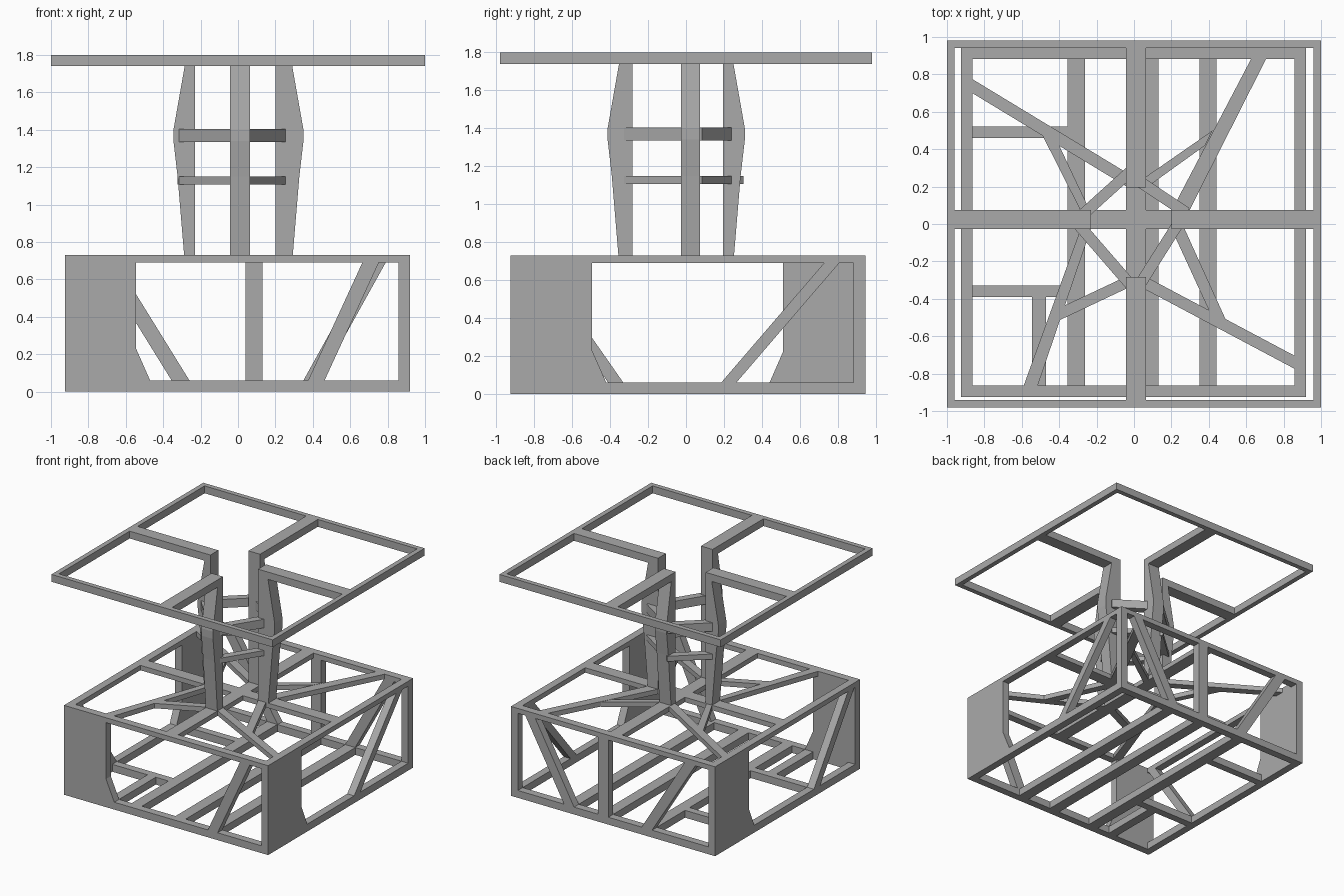
import bpy, bmesh
from mathutils import Vector

if "Cube" in bpy.data.objects:
    bpy.data.objects.remove(bpy.data.objects["Cube"])

mat = bpy.data.materials.new("steel_grey")
mat.diffuse_color = (0.4, 0.4, 0.4, 1)
mat.use_nodes = True
mat.node_tree.nodes["Principled BSDF"].inputs["Base Color"].default_value = mat.diffuse_color


def prism(name, pts, a, b, axis):
    """Extrude a 2D outline from a to b along an axis (x: pts are y,z; y: x,z; z: x,y)."""
    def place(p, d):
        return {"x": (d, p[0], p[1]), "y": (p[0], d, p[1]), "z": (p[0], p[1], d)}[axis]
    bm = bmesh.new()
    lo = [bm.verts.new(place(p, a)) for p in pts]
    hi = [bm.verts.new(place(p, b)) for p in pts]
    bm.faces.new(lo)
    bm.faces.new(hi)
    for i in range(len(pts)):
        j = (i + 1) % len(pts)
        bm.faces.new((lo[i], lo[j], hi[j], hi[i]))
    bmesh.ops.recalc_face_normals(bm, faces=bm.faces)
    me = bpy.data.meshes.new(name)
    bm.to_mesh(me)
    bm.free()
    me.materials.append(mat)
    ob = bpy.data.objects.new(name, me)
    bpy.context.collection.objects.link(ob)


def box(name, x0, x1, y0, y1, z0, z1):
    prism(name, [(x0, y0), (x1, y0), (x1, y1), (x0, y1)], z0, z1, "z")


def frame(name, x0, x1, y0, y1, z0, z1, w):
    box(name + "_front", x0, x1, y0, y0 + w, z0, z1)
    box(name + "_back", x0, x1, y1 - w, y1, z0, z1)
    box(name + "_left", x0, x0 + w, y0 + w, y1 - w, z0, z1)
    box(name + "_right", x1 - w, x1, y0 + w, y1 - w, z0, z1)


def bar(name, p, q, w, z0, z1):
    p, q = Vector(p), Vector(q)
    d = (q - p).normalized()
    n = Vector((-d.y, d.x)) * w / 2
    prism(name, [p - n, q - n, q + n, p + n], z0, z1, "z")


X0, X1, Y0, Y1, W = -0.925, 0.92, -0.925, 0.945, 0.062
IX0, IX1, IY0, IY1 = X0 + W, X1 - W, Y0 + W, Y1 - W
ZB, ZT, ZH = 0.06, 0.69, 0.73
TOP = 1.74

# base rails and corner posts
frame("base_bottom_rail", X0, X1, Y0, Y1, 0, ZB, W)
frame("base_top_rail", X0, X1, Y0, Y1, ZT, ZH, W)
for x in (X0, IX1):
    for y in (Y0, IY1):
        box("corner_post", x, x + W, y, y + W, ZB, ZT)

# floor beams
for x in (-0.355, 0.04, 0.35):
    box("floor_beam", x, x + 0.092, IY0, IY1, 0, ZB)
box("floor_cross_back", IX0, -0.355, 0.46, 0.52, 0, ZB)
box("floor_cross_front", IX0, -0.355, -0.39, -0.328, 0, ZB)
box("floor_stub", -0.545, -0.47, IY0, -0.39, 0, ZB)

# solid corner panels with a chamfered foot
prism("front_panel", [(IX0, ZB), (-0.47, ZB), (-0.545, 0.23), (-0.545, ZT), (IX0, ZT)], Y0, IY0, "y")
prism("right_panel", [(IY0, ZB), (-0.42, ZB), (-0.495, 0.23), (-0.495, ZT), (IY0, ZT)], IX1, X1, "x")
prism("left_panel", [(IY1, ZB), (0.44, ZB), (0.51, 0.22), (0.51, ZT), (IY1, ZT)], X0, IX0, "x")


# slanted side struts: bottom start, top start, widths in the face plane
def strut(name, bottom, top, w, a, b, axis):
    prism(name, [(bottom, ZB), (bottom + w, ZB), (top + w, ZT), (top, ZT)], a, b, axis)


strut("front_strut", 0.375, 0.665, 0.088, Y0, IY0, "y")
strut("back_strut_right", 0.35, 0.70, 0.09, IY1, Y1, "y")
strut("back_strut_left", -0.355, -0.745, 0.095, IY1, Y1, "y")
strut("back_post", 0.04, 0.04, 0.092, IY1, Y1, "y")
strut("right_strut", 0.185, 0.727, 0.08, IX1, X1, "x")
strut("left_strut", -0.41, -0.85, 0.08, X0, IX0, "x")

# cross beams on the base top
CX0, CX1, CY0, CY1 = -0.042, 0.063, -0.027, 0.075
box("base_cross_y", CX0, CX1, IY0, IY1, ZT, ZH)
box("base_cross_left", IX0, CX0, CY0, CY1, ZT, ZH)
box("base_cross_right", CX1, IX1, CY0, CY1, ZT, ZH)

# forked braces from the base rim to the columns
forks = [
    [(-0.865, 0.775), (-0.04, 0.275), (-0.04, 0.2), (-0.865, 0.7)],
    [(-0.49, 0.475), (-0.40, 0.42), (-0.235, 0.07), (-0.285, 0.07)],
    [(0.63, 0.89), (0.71, 0.89), (0.295, 0.07), (0.20, 0.07)],
    [(0.42, 0.50), (0.06, 0.25), (0.06, 0.19), (0.38, 0.42)],
    [(0.86, -0.705), (0.06, -0.28), (0.06, -0.35), (0.86, -0.775)],
    [(0.49, -0.51), (0.40, -0.46), (0.20, -0.025), (0.27, -0.025)],
    [(-0.59, -0.865), (-0.515, -0.865), (-0.23, -0.025), (-0.285, -0.025)],
    [(-0.41, -0.52), (-0.04, -0.345), (-0.04, -0.28), (-0.38, -0.44)],
]
for f in forks:
    prism("base_brace", f, ZT, ZH, "z")


# four bulging columns
def column(name, inner, outer, s, a, b, axis):
    prism(name, [(inner, ZT), (outer, ZT), (outer + s * 0.003, ZH), (outer + s * 0.038, 1.15),
                 (outer + s * 0.06, 1.34), (outer + s * 0.06, 1.40), (outer, TOP), (inner, TOP)], a, b, axis)


column("left_column", -0.23, -0.285, -1, CY0, CY1, "y")
column("right_column", 0.2, 0.29, 1, CY0, CY1, "y")
column("front_column", -0.283, -0.353, -1, CX0, CX1, "x")
column("back_column", 0.195, 0.25, 1, CX0, CX1, "x")

# two rings of diagonal ties between the columns
ties = [((-0.275, 0.05), (-0.02, 0.28)), ((-0.30, 0.0), (-0.01, -0.335)),
        ((0.235, 0.0), (0.04, -0.31)), ((0.28, 0.06), (0.04, 0.22))]
for z0, z1 in ((1.335, 1.405), (1.107, 1.15)):
    for p, q in ties:
        bar("column_tie", p, q, 0.06, z0, z1)

# table-top frame and its four arms
frame("top_frame", -1, 1, -0.98, 0.98, TOP, 1.8, 0.04)
box("top_arm_front", CX0, CX1, -0.94, -0.283, TOP, 1.8)
box("top_arm_back", CX0, CX1, 0.195, 0.94, TOP, 1.8)
box("top_arm_left", -0.96, -0.23, CY0, CY1, TOP, 1.8)
box("top_arm_right", 0.2, 0.96, CY0, CY1, TOP, 1.8)
